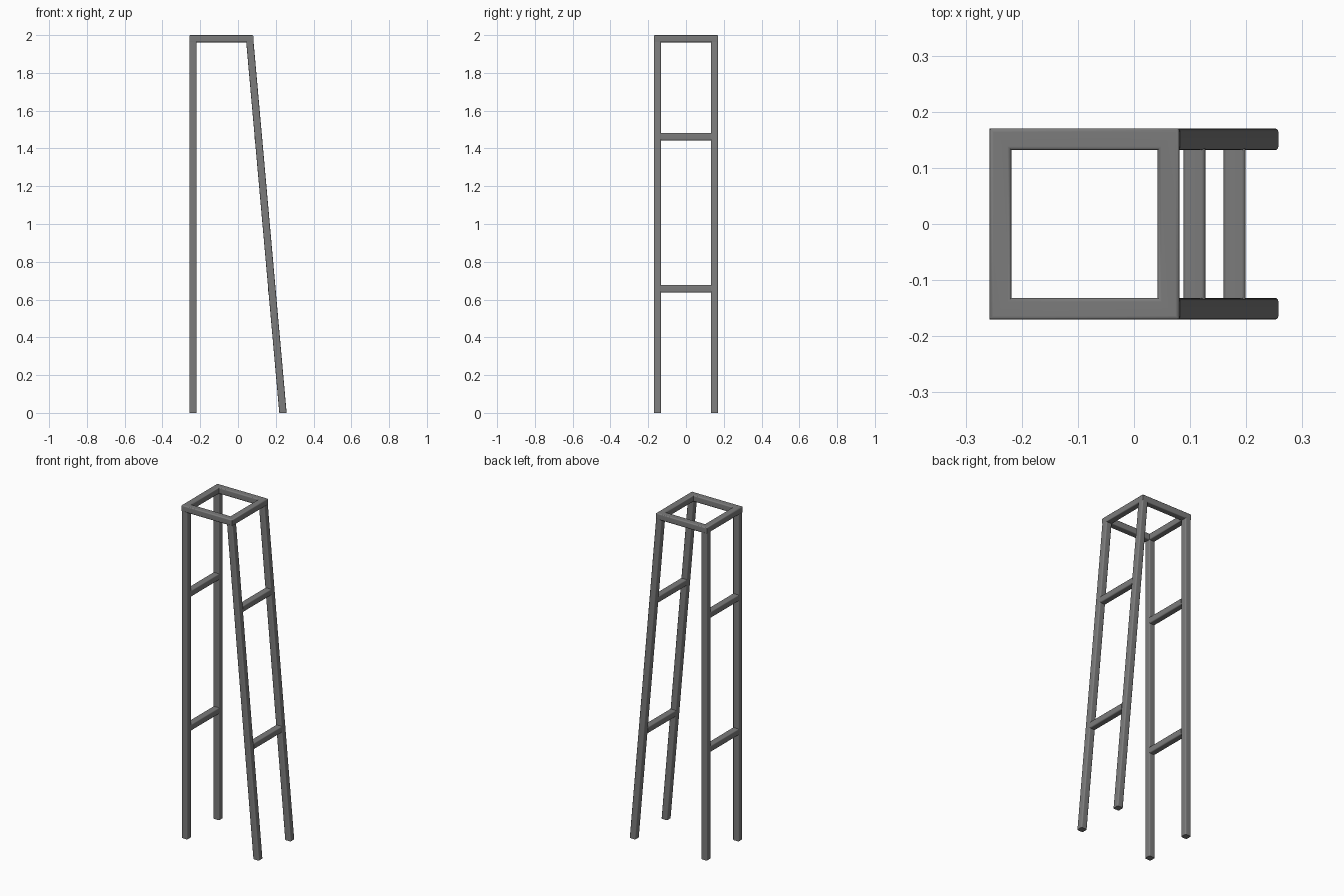
import bpy, bmesh, math
from mathutils import Vector

if "Cube" in bpy.data.objects:
    bpy.data.objects.remove(bpy.data.objects["Cube"])

W = 0.039            # tube width
R = 0.007            # tube corner radius
H = 2.0
YC = 0.151           # leg centre line in y
XB = -0.238          # upright legs
X0, X1 = 0.238, 0.0615   # leaning legs, floor and top
ZT = H - W / 2

steel = bpy.data.materials.new("dark_steel")
steel.diffuse_color = (0.2, 0.2, 0.2, 1)
steel.use_nodes = True
steel.node_tree.nodes["Principled BSDF"].inputs["Base Color"].default_value = steel.diffuse_color


def lean_x(z):
    return X0 + (X1 - X0) * z / ZT


def section():
    """Rounded square cross-section."""
    pts, c = [], W / 2 - R
    for k, (sx, sy) in enumerate([(1, 1), (-1, 1), (-1, -1), (1, -1)]):
        for i in range(4):
            a = math.pi / 2 * (k + i / 3)
            pts.append((sx * c + R * math.cos(a), sy * c + R * math.sin(a)))
    return pts


def tube(name, rings, closed=False):
    """Sweep the section along (centre, u axis, v axis) rings."""
    bm = bmesh.new()
    loops = [[bm.verts.new(Vector(c) + Vector(u) * p + Vector(v) * q) for p, q in section()]
             for c, u, v in rings]
    n = len(loops[0])
    pairs = list(zip(loops, loops[1:]))
    if closed:
        pairs.append((loops[-1], loops[0]))
    else:
        bm.faces.new(loops[0])
        bm.faces.new(loops[-1])
    for a, b in pairs:
        for i in range(n):
            bm.faces.new((a[i], a[(i + 1) % n], b[(i + 1) % n], b[i]))
    bmesh.ops.recalc_face_normals(bm, faces=bm.faces)
    me = bpy.data.meshes.new(name)
    bm.to_mesh(me)
    bm.free()
    me.materials.append(steel)
    ob = bpy.data.objects.new(name, me)
    bpy.context.collection.objects.link(ob)
    bpy.ops.object.select_all(action='DESELECT')
    ob.select_set(True)
    bpy.context.view_layer.objects.active = ob
    bpy.ops.object.shade_smooth_by_angle(angle=math.radians(40))
    # keep the flat sides of the tube evenly shaded
    ob.modifiers.new("even_shading", 'WEIGHTED_NORMAL').keep_sharp = True


X, Y, Z = (1, 0, 0), (0, 1, 0), (0, 0, 1)

# Legs: upright pair and leaning pair
ztop = H - W + 0.005
for side, s in (("front", -1), ("back", 1)):
    y = s * YC
    tube(f"upright_leg_{side}", [((XB, y, 0), X, Y), ((XB, y, ztop), X, Y)])
    tube(f"leaning_leg_{side}", [((X0, y, 0), X, Y), ((lean_x(ztop), y, ztop), X, Y)])

# Rungs, lower and upper, on both pairs
end = YC - W / 2 + 0.003
for level, z in (("lower", 0.657), ("upper", 1.462)):
    for part, x in (("upright", XB), ("leaning", lean_x(z))):
        tube(f"{part}_{level}_rung", [((x, -end, z), X, Z), ((x, end, z), X, Z)])

# Mitred rectangular top frame
corners = [(XB, -1, -1), (X1, 1, -1), (X1, 1, 1), (XB, -1, 1)]
tube("top_frame", [((x, s * YC, ZT), (sx, s, 0), Z) for x, sx, s in corners], closed=True)
